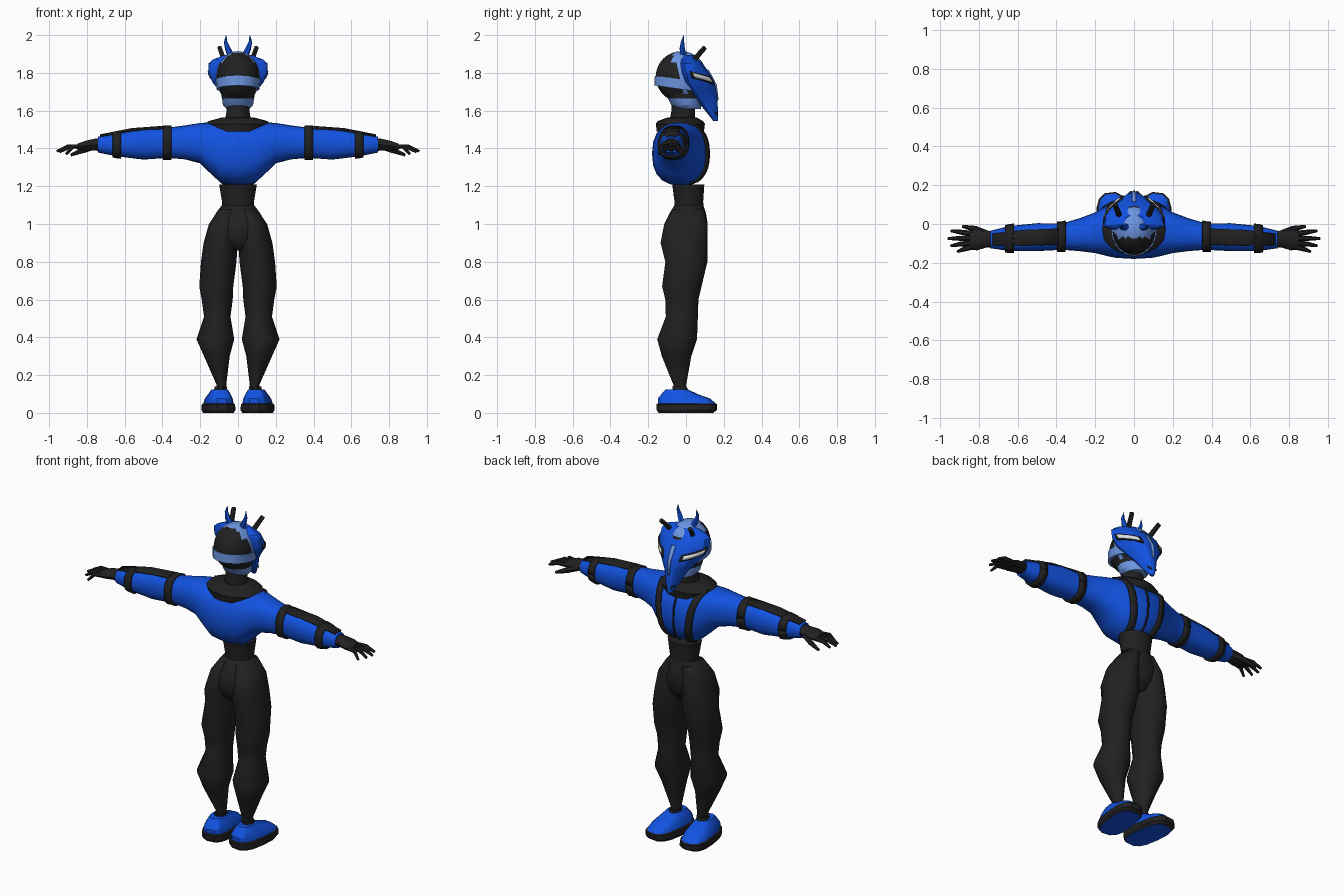
import bpy, bmesh, math
from mathutils import Vector

old = bpy.data.objects.get("Cube")
if old:
    bpy.data.objects.remove(old, do_unlink=True)


def material(name, r, g, b):
    m = bpy.data.materials.new(name)
    m.use_nodes = True
    m.diffuse_color = (r, g, b, 1)
    bsdf = next(n for n in m.node_tree.nodes if n.type == 'BSDF_PRINCIPLED')
    bsdf.inputs["Base Color"].default_value = (r, g, b, 1)
    bsdf.inputs["Roughness"].default_value = 0.8
    return m


BLUE = material("bright blue", 0.006, 0.085, 0.75)
BLACK = material("soft black", 0.015, 0.015, 0.016)
PALE = material("pale blue", 0.15, 0.3, 0.75)
WHITE = material("eye white", 0.75, 0.78, 0.8)


def finish(name, bm, mats, angle=40, rule=None):
    bmesh.ops.recalc_face_normals(bm, faces=bm.faces)
    if rule:
        for f in bm.faces:
            f.material_index = rule(f)
    mesh = bpy.data.meshes.new(name)
    bm.to_mesh(mesh)
    bm.free()
    for m in mats:
        mesh.materials.append(m)
    ob = bpy.data.objects.new(name, mesh)
    bpy.context.collection.objects.link(ob)
    smooth(ob, angle)
    return ob


def smooth(ob, angle):
    bpy.ops.object.select_all(action='DESELECT')
    ob.select_set(True)
    bpy.context.view_layer.objects.active = ob
    bpy.ops.object.shade_smooth_by_angle(angle=math.radians(angle))


def section(secs, t):
    """Blend the sections (position, centre u, centre v, radius u, radius v)."""
    t = min(max(t, secs[0][0]), secs[-1][0])
    for a, b in zip(secs, secs[1:]):
        if t <= b[0]:
            k = (t - a[0]) / (b[0] - a[0])
            return [p + (q - p) * k for p, q in zip(a, b)][1:]


def surf(secs, axis, t, ang, grow=0, power=2, back=1):
    """Point on a lofted surface; axis x has sections in yz, axis z in xy."""
    cu, cv, ru, rv = section(secs, abs(t) if axis == 'x' else t)
    c, s = math.cos(ang), math.sin(ang)
    u = cu + (ru + grow) * math.copysign(abs(c) ** (2 / power), c)
    v = cv + (rv + grow) * math.copysign(abs(s) ** (2 / power), s) * (back if s < 0 else 1)
    return Vector((t, u, v)) if axis == 'x' else Vector((u, v, t))


def loft(name, secs, mats, axis='z', side=1, n=16, power=2, back=1, angle=40, both=False, rule=None):
    bm = bmesh.new()
    ts = [s[0] for s in secs]
    if both:
        ts = [-t for t in reversed(ts[1:])] + ts
    rings = []
    for t in ts:
        ring = []
        for i in range(n):
            p = surf(secs, axis, t, math.tau * i / n, 0, power, back)
            p.x *= side
            ring.append(bm.verts.new(p))
        rings.append(ring)
    for a, b in zip(rings, rings[1:]):
        for i in range(n):
            j = (i + 1) % n
            bm.faces.new((a[i], a[j], b[j], b[i]))
    bm.faces.new(rings[0])
    bm.faces.new(rings[-1])
    return finish(name, bm, mats, angle, rule)


def patch(name, secs, mat, axis, path, width, side=1, steps=12, grow=0.006, power=2, back=1):
    """Thin plate on a loft: path gives (position, degrees) at both ends."""
    bm = bmesh.new()
    (t0, a0), (t1, a1) = path
    rows = []
    for i in range(steps + 1):
        k = i / steps
        row = []
        for w in (-0.5, 0, 0.5):
            p = surf(secs, axis, t0 + (t1 - t0) * k + w * width,
                     math.radians(a0 + (a1 - a0) * k), grow, power, back)
            p.x *= side
            row.append(bm.verts.new(p))
        rows.append(row)
    for a, b in zip(rows, rows[1:]):
        for i in range(2):
            bm.faces.new((a[i], a[i + 1], b[i + 1], b[i]))
    ob = finish(name, bm, [mat])
    mod = ob.modifiers.new("thickness", 'SOLIDIFY')
    mod.thickness, mod.offset = 0.009, 0
    return ob


def tube(name, points, radii, mat, side=1):
    cu = bpy.data.curves.new(name, 'CURVE')
    cu.dimensions, cu.bevel_depth, cu.bevel_resolution = '3D', 1, 1
    cu.use_fill_caps = True
    sp = cu.splines.new('POLY')
    sp.points.add(len(points) - 1)
    for q, p, r in zip(sp.points, points, radii):
        q.co, q.radius = (p[0] * side, p[1], p[2], 1), r
    cu.materials.append(mat)
    ob = bpy.data.objects.new(name, cu)
    bpy.context.collection.objects.link(ob)
    bpy.ops.object.select_all(action='DESELECT')
    ob.select_set(True)
    bpy.context.view_layer.objects.active = ob
    bpy.ops.object.convert(target='MESH')
    smooth(bpy.context.object, 50)


# Jacket body and both sleeves
TORSO = [(0, -.03, 1.372, .15, .168), (.09, -.03, 1.377, .145, .16), (.14, -.035, 1.4, .13, .138),
         (.2, -.045, 1.428, .105, .107), (.28, -.055, 1.432, .085, .09), (.37, -.065, 1.43, .068, .08),
         (.5, -.068, 1.425, .072, .084), (.64, -.075, 1.42, .065, .062), (.74, -.08, 1.42, .045, .042)]
loft("jacket", TORSO, [BLUE], 'x', n=20, power=2.4, both=True)
patch("jacket_seam", TORSO, BLACK, 'x', [(0, 50), (0, -60)], .008, grow=.002, power=2.4)

# Collar, neck, waist and hips
loft("collar", [(1.49, 0, -.03, .15, .125), (1.53, 0, -.03, .17, .13), (1.545, 0, -.03, .155, .12),
                (1.565, 0, -.02, .08, .075)], [BLACK])
loft("neck", [(1.53, 0, -.02, .072, .07), (1.6, 0, -.015, .06, .062), (1.7, 0, -.01, .066, .066)], [BLACK])
loft("waist", [(1.08, 0, .015, .083, .078), (1.12, 0, .015, .085, .076), (1.21, 0, .012, .1, .085)], [BLACK])
loft("hips", [(.86, 0, -.01, .05, .08), (.92, 0, -.01, .13, .115), (1.0, 0, 0, .152, .115),
              (1.06, 0, .01, .115, .095), (1.1, 0, .015, .085, .076)], [BLACK], angle=60)

LEG = [(.1, .09, -.033, .026, .035), (.15, .088, -.033, .026, .035), (.3, .112, -.05, .068, .08),
       (.39, .12, -.047, .1, .108), (.51, .11, -.022, .07, .087), (.6, .11, -.022, .082, .09),
       (.67, .115, -.022, .09, .107), (.8, .102, .002, .094, .114), (.9, .092, -.01, .09, .128),
       (1.0, .08, 0, .074, .118), (1.08, .05, .012, .05, .085)]
SHOE = [(0, 0, 0, .077, .145), (.015, 0, .004, .086, .16), (.045, 0, .004, .084, .162),
        (.05, 0, .004, .076, .154), (.075, 0, -.01, .07, .14), (.1, 0, -.035, .057, .095),
        (.125, 0, -.05, .042, .058)]


def shoe_colour(f):
    z = f.calc_center_median().z
    return 1 if .001 < z < .048 else 0


for side, word in ((1, "left"), (-1, "right")):
    # Trousers and shoes
    loft(word + "_leg", LEG, [BLACK], side=side, n=14, angle=60)
    shoe = loft(word + "_shoe", SHOE, [BLUE, BLACK], side=side, n=14, power=2.8, angle=25, rule=shoe_colour)
    shoe.location.x = side * .103
    shoe.rotation_euler.z = -side * math.radians(7)
    loft(word + "_shoe_tongue", [(.09, .1, -.02, .03, .05), (.14, .09, -.035, .034, .04)], [BLACK],
         side=side, n=10)

    # Straps and sleeve trim
    patch(word + "_chest_strap", TORSO, BLACK, 'x', [(.14, 75), (.065, -75)], .04, side, power=2.4)
    patch(word + "_sleeve_strip", TORSO, BLACK, 'x', [(.56, 62), (.56, 118)], .34, side, power=2.4)
    for part, x in (("upper", .375), ("lower", .642)):
        patch(word + "_" + part + "_sleeve_band", TORSO, BLACK, 'x', [(x, 0), (x, 360)], .045,
              side, steps=20, power=2.4)

    # Gloves
    loft(word + "_palm", [(.71, -.08, 1.42, .042, .036), (.76, -.078, 1.42, .043, .033),
                          (.81, -.082, 1.415, .054, .026), (.85, -.083, 1.408, .048, .018)],
         [BLACK], 'x', side, n=10)
    for name, y0, x1, y1, z1 in (("index", -.05, .945, -.035, 1.388), ("middle", -.073, .96, -.075, 1.385),
                                 ("ring", -.095, .945, -.112, 1.38), ("little", -.115, .91, -.142, 1.37)):
        tube(f"{word}_{name}_finger", [(.82, y0, 1.41), ((.82 + x1) / 2 + .01, (y0 + y1) / 2, 1.41),
                                       (x1, y1, z1)], [.014, .013, .007], BLACK, side)
    tube(word + "_thumb", [(.76, -.055, 1.415), (.82, -.025, 1.39), (.885, -.012, 1.365)],
         [.022, .016, .008], BLACK, side)

    # Horns and antennae
    tube(word + "_horn", [(.035, -.012, 1.885), (.055, -.02, 1.93), (.066, -.018, 1.965), (.062, -.012, 2.0)],
         [.019, .015, .009, .001], BLUE, side)
    tube(word + "_antenna", [(.07, .03, 1.855), (.098, .1, 1.935)], [.015, .013], BLACK, side)

# Helmet with a pale crown
bm = bmesh.new()
bmesh.ops.create_uvsphere(bm, u_segments=24, v_segments=16, radius=1)
for v in bm.verts:
    v.co = Vector((v.co.x * .112, v.co.y * .135 - .025, v.co.z * .135 + 1.78))


def crown(f):
    c = f.calc_center_median()
    return 1 if c.z > 1.855 and c.y > -.07 else 0


finish("helmet", bm, [BLACK, PALE], 60, crown)
loft("jaw", [(1.61, 0, .01, .062, .07), (1.63, 0, .0, .08, .078), (1.665, 0, -.01, .085, .085),
             (1.72, 0, -.02, .095, .11)], [PALE, BLACK], angle=30,
     rule=lambda f: 1 if f.calc_center_median().z > 1.67 else 0)
band = loft("rear_band", [(-.026, 0, 0, .114, .138), (.026, 0, 0, .119, .142)], [PALE], n=20)
band.location, band.rotation_euler.x = (0, -.028, 1.74), math.radians(-8)
crossband = loft("side_band", [(-.012, 0, 0, .117, .137), (.012, 0, 0, .117, .137)], [PALE], n=20)
crossband.location, crossband.rotation_euler.x = (0, -.02, 1.775), math.radians(103)

# Beaked mask
MASK = [(1.545, 0, .15, .012, .02), (1.6, 0, .115, .042, .055), (1.66, 0, .075, .065, .09),
        (1.7, 0, .045, .095, .118), (1.75, 0, .015, .135, .138), (1.8, 0, .0, .158, .125),
        (1.85, 0, -.01, .156, .098), (1.87, 0, -.01, .135, .08), (1.895, 0, 0, .07, .045)]
loft("mask", MASK, [BLUE], n=16, back=.25, angle=25)
patch("nose_bridge", MASK, PALE, 'z', [(1.735, 86), (1.735, 94)], .16, steps=2, grow=.003, back=.25)
for side, word in ((1, "left"), (-1, "right")):
    patch(word + "_eye_frame", MASK, BLACK, 'z', [(1.792, 10), (1.757, 66)], .038, side, grow=.001, back=.25)
    patch(word + "_eye", MASK, WHITE, 'z', [(1.788, 16), (1.761, 60)], .022, side, grow=.004, back=.25)
    patch(word + "_nostril", MASK, BLACK, 'z', [(1.59, 40), (1.58, 65)], .012, side, steps=3, grow=.001, back=.25)
